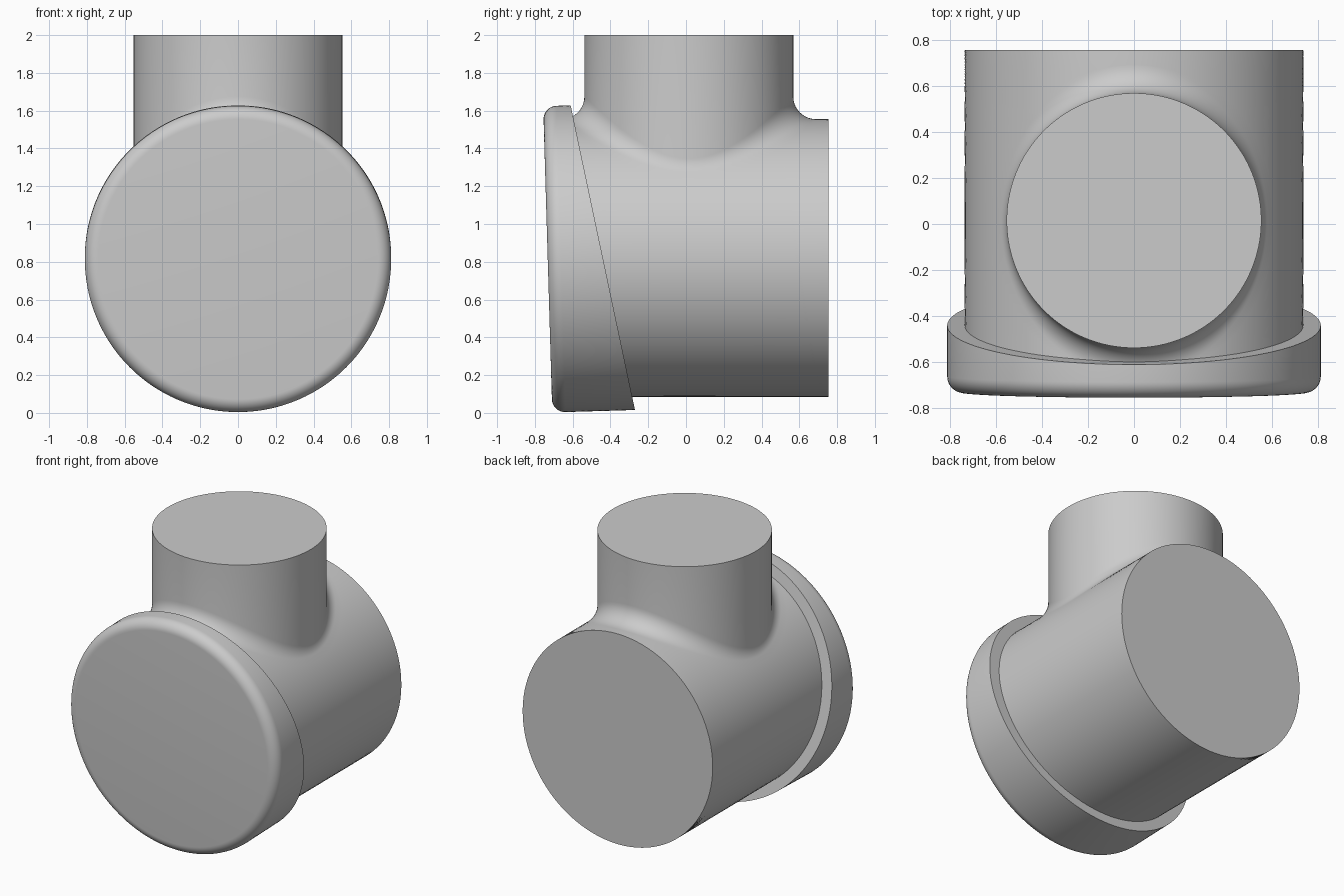
import bpy, bmesh
from math import sin, cos, pi, sqrt, atan2, radians
from mathutils import Matrix, Vector

cube = bpy.data.objects.get("Cube")
if cube:
    bpy.data.objects.remove(cube, do_unlink=True)

grey = bpy.data.materials.new("plain_grey")
grey.use_nodes = True
COLOUR = (0.6, 0.6, 0.6, 1)
grey.diffuse_color = COLOUR
grey.node_tree.nodes["Principled BSDF"].inputs["Base Color"].default_value = COLOUR


def finish(name, bm):
    bmesh.ops.recalc_face_normals(bm, faces=bm.faces[:])
    mesh = bpy.data.meshes.new(name)
    bm.to_mesh(mesh)
    bm.free()
    mesh.materials.append(grey)
    obj = bpy.data.objects.new(name, mesh)
    bpy.context.collection.objects.link(obj)
    bpy.ops.object.select_all(action='DESELECT')
    obj.select_set(True)
    bpy.context.view_layer.objects.active = obj
    bpy.ops.object.shade_smooth_by_angle(angle=radians(35))
    return obj


def loft(bm, rings):
    rows = [[bm.verts.new(p) for p in ring] for ring in rings]
    for a, b in zip(rows, rows[1:]):
        for i in range(len(a)):
            j = (i + 1) % len(a)
            bm.faces.new((a[i], a[j], b[j], b[i]))
    return rows


# Tee body: upright pipe, rolling-ball fillet, horizontal barrel in one loft
BARREL_R, BARREL_Z, FRONT, BACK = 0.735, 0.82, -0.69, 0.755
PIPE_R, PIPE_Y, TOP, FILLET = 0.553, 0.015, 2.0, 0.12
SEGMENTS, ARC_STEPS, BARREL_STEPS = 384, 10, 36


def square_edge(i):
    # Walk evenly round a unit square, starting on its right side
    side, t = divmod((i / SEGMENTS * 4 + 0.5) % 4, 1)
    u = 2 * t - 1
    return [(1, u), (-u, 1), (-1, -u), (u, -1)][int(side)]


def spoke(i):
    # Points from the pipe's top down the fillet and out over the barrel
    a = 2 * pi * i / SEGMENTS
    out = Vector((cos(a), sin(a), 0))
    ball = out * (PIPE_R + FILLET)
    ball.z = sqrt((BARREL_R + FILLET) ** 2 - ball.x ** 2)
    to_pipe = -out
    to_barrel = Vector((-ball.x, 0, -ball.z)).normalized()
    spread = to_pipe.angle(to_barrel)
    points = [out * PIPE_R + Vector((0, 0, TOP - BARREL_Z))]
    for k in range(ARC_STEPS + 1):
        t = k / ARC_STEPS
        d = (to_pipe * sin((1 - t) * spread) + to_barrel * sin(t * spread)) / sin(spread)
        points.append(ball + d * FILLET)
    turn, y = atan2(ball.x, ball.z), ball.y
    u, v = square_edge(i)
    end_turn = u * pi
    end_y = (BACK if v > 0 else FRONT) - PIPE_Y
    end_y *= abs(v)
    for k in range(1, BARREL_STEPS + 1):
        t = k / BARREL_STEPS
        f = turn + (end_turn - turn) * t
        points.append(Vector((BARREL_R * sin(f), y + (end_y - y) * t, BARREL_R * cos(f))))
    shift = Vector((0, PIPE_Y, BARREL_Z))
    return [p + shift for p in points]


bm = bmesh.new()
rows = loft(bm, list(zip(*[spoke(i) for i in range(SEGMENTS)])))
bm.faces.new(rows[0])
bmesh.ops.remove_doubles(bm, verts=bm.verts[:], dist=0.00005)
bmesh.ops.holes_fill(bm, edges=[e for e in bm.edges if e.is_boundary], sides=0)
finish("tee_body", bm)

# Front cap: tilted round disc with a rounded front rim, cut off at a slant
CAP_R, ROUND, SIDES = 0.811, 0.07, 192
profile = [(CAP_R - ROUND + ROUND * sin(k * pi / 20), ROUND - ROUND * cos(k * pi / 20))
           for k in range(11)] + [(CAP_R, 0.7)]
bm = bmesh.new()
rows = loft(bm, [[(r * cos(2 * pi * i / SIDES), y, r * sin(2 * pi * i / SIDES))
                  for i in range(SIDES)] for r, y in profile])
bm.faces.new(rows[0])
bm.transform(Matrix.Translation((0, -0.732, 0.813)) @ Matrix.Rotation(radians(1.7), 4, 'X'))
bmesh.ops.bisect_plane(bm, geom=bm.verts[:] + bm.edges[:] + bm.faces[:],
                       plane_co=(0, -0.61, 1.625), plane_no=(0, 1.61, 0.34),
                       clear_outer=True)
bmesh.ops.holes_fill(bm, edges=[e for e in bm.edges if e.is_boundary], sides=0)
finish("front_cap", bm)
